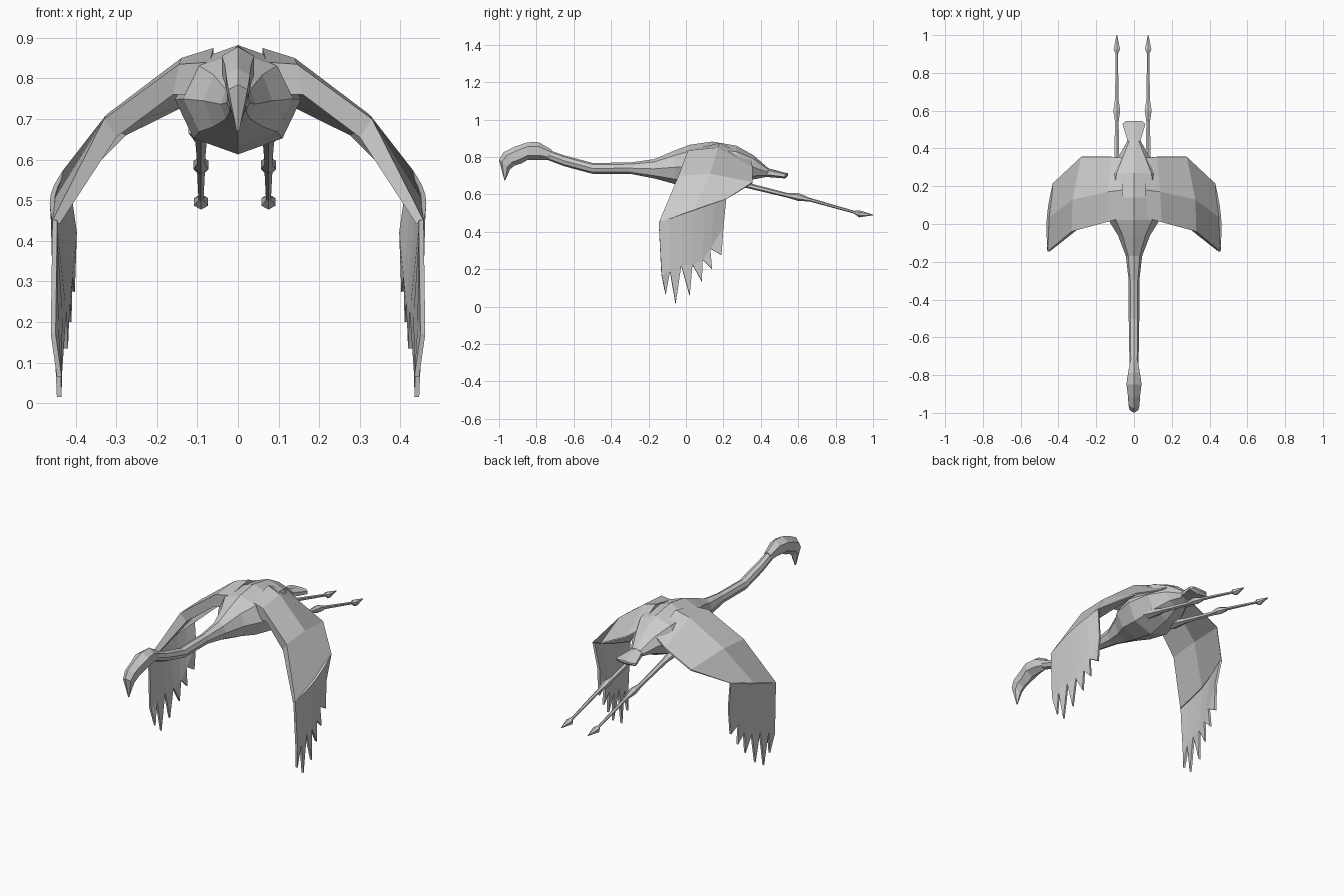
import bpy, bmesh, math
from mathutils import Vector as V

if "Cube" in bpy.data.objects:
    bpy.data.objects.remove(bpy.data.objects["Cube"])


def finish(name, bm):
    bmesh.ops.recalc_face_normals(bm, faces=bm.faces)
    me = bpy.data.meshes.new(name)
    bm.to_mesh(me)
    bm.free()
    ob = bpy.data.objects.new(name, me)
    bpy.context.collection.objects.link(ob)
    return ob


def skin(name, rings):
    """Join equal-length closed rings and cap both ends."""
    bm = bmesh.new()
    rows = [[bm.verts.new(p) for p in r] for r in rings]
    n = len(rows[0])
    for a, b in zip(rows, rows[1:]):
        for i in range(n):
            j = (i + 1) % n
            bm.faces.new((a[i], a[j], b[j], b[i]))
    bm.faces.new(rows[0])
    bm.faces.new(rows[-1])
    return finish(name, bm)


def loft(name, sections, n=8, x=0):
    """Sections: top (y, z), bottom (y, z), half width."""
    rings = []
    for ty, tz, by, bz, w in sections:
        t, b = V((x, ty, tz)), V((x, by, bz))
        c, h = (t + b) / 2, (t - b) / 2
        rings.append([c + h * math.cos(2 * math.pi * i / n)
                      + V((w * math.sin(2 * math.pi * i / n), 0, 0)) for i in range(n)])
    return skin(name, rings)


def upright(rows):
    return [(y, hi, y, lo, w) for y, lo, hi, w in rows]


# Body with long neck
loft("body_and_neck", upright([
    (-.77, .795, .85, .022), (-.65, .75, .808, .026), (-.5, .71, .768, .028),
    (-.3, .71, .77, .028), (-.17, .685, .788, .043), (-.06, .655, .835, .085),
    (.02, .635, .865, .135), (.14, .613, .882, .155), (.27, .64, .86, .13),
    (.36, .68, .81, .08), (.44, .695, .74, .035)]))

# Tail fan
loft("tail", upright([(.34, .69, .81, .075), (.43, .693, .742, .036),
                      (.53, .685, .716, .07), (.545, .70, .713, .05)]), 6)

# Head with hooked bill
loft("head_and_bill", [
    (-.72, .84, -.72, .782, .022), (-.79, .88, -.785, .785, .036),
    (-.85, .878, -.845, .785, .046), (-.92, .853, -.88, .765, .037),
    (-.975, .825, -.915, .755, .034), (-1.0, .785, -.94, .735, .027),
    (-.97, .67, -.966, .676, .004)], 6)

for side, s in (("left", 1), ("right", -1)):
    # Arm of the wing: leading, middle and trailing points, inward thickness
    arm = [((.07, .03, .84), (.06, .18, .875), (.06, .35, .79), (0, 0, -.08)),
           ((.145, .01, .835), (.14, .17, .85), (.12, .355, .745), (.015, .01, -.075)),
           ((.33, -.04, .70), (.325, .13, .71), (.28, .355, .665), (-.03, .01, -.045)),
           ((.457, -.145, .45), (.455, .03, .50), (.43, .215, .575), (-.018, .005, -.008))]
    rings = []
    for lead, mid, trail, d in arm:
        L, M, T, D = V(lead), V(mid), V(trail), V(d)
        r = [L, M, T, T + D * .12, M + D * .7, L + D]
        rings.append([(s * p.x, p.y, p.z) for p in r])
    skin(side + "_wing_arm", rings)

    # Hand of the wing: six feathers hanging from the fold
    notches = [(-.13, .17), (-.085, .19), (-.025, .22), (.035, .225),
               (.09, .25), (.13, .31), (.20, .42)]
    tips = [(-.108, .065), (-.055, .015), (.02, .06), (.085, .135), (.14, .20), (.19, .275)]
    bm = bmesh.new()

    def hand_x(y):
        return .461 - .16 * max(0, y + .13)

    fold, base = [], []
    for i, (y, z) in enumerate(notches):
        f = V((.457, -.145, .45)).lerp(V((.43, .215, .575)), i / 6)
        f.x += .018 * math.sin(math.pi * i / 6)
        fold.append(bm.verts.new((s * f.x, f.y, f.z)))
        base.append(bm.verts.new((s * hand_x(y), y, z)))
    for i, (y, z) in enumerate(tips):
        x = .446 if i < 3 else hand_x(y) + .004
        tip = bm.verts.new((s * x, y, z))
        bm.faces.new((fold[i], fold[i + 1], base[i + 1], base[i]))
        bm.faces.new((base[i], base[i + 1], tip))
    hand = finish(side + "_wing_feathers", bm)
    # Give the sheet an inner face
    if hand.data.polygons[0].normal.x * s < 0:
        hand.data.flip_normals()
    mod = hand.modifiers.new("thickness", "SOLIDIFY")
    mod.thickness = .012
    mod.offset = -1

    # Trailing leg with knee and folded foot
    x = s * .083 - .008
    loft(side + "_leg", upright([
        (.20, .65, .71, .035), (.32, .635, .665, .016), (.54, .583, .608, .011),
        (.60, .565, .608, .021), (.66, .562, .582, .011), (.90, .497, .512, .007),
        (.925, .477, .515, .02), (1.0, .488, .492, .002)]), 6, x)
